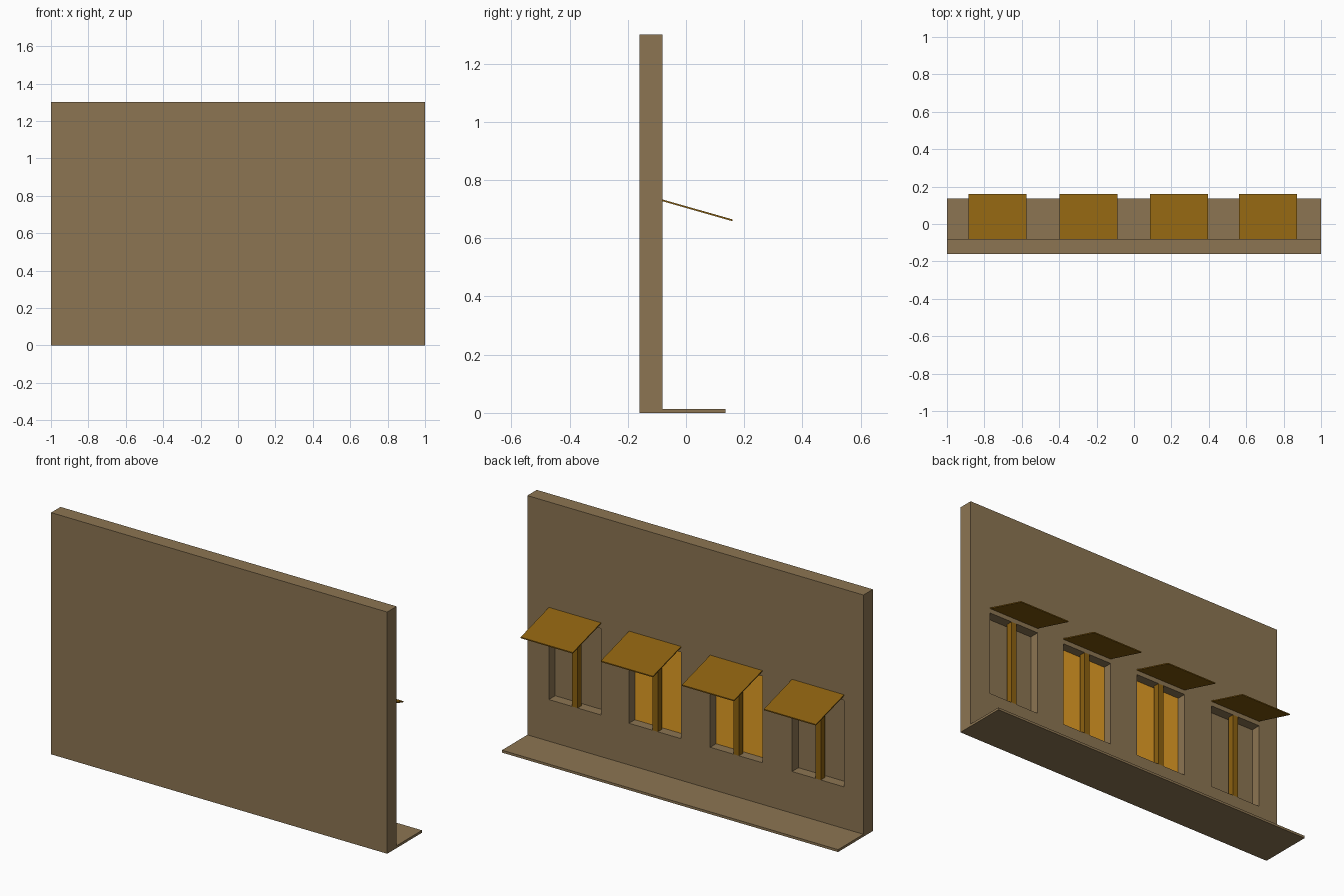
import bpy
import bmesh
from mathutils import Matrix, Vector

default = bpy.data.objects.get("Cube")
if default:
    bpy.data.objects.remove(default, do_unlink=True)


def material(name, rgb):
    mat = bpy.data.materials.new(name)
    mat.use_nodes = True
    colour = (*rgb, 1)
    mat.diffuse_color = colour
    mat.node_tree.nodes["Principled BSDF"].inputs["Base Color"].default_value = colour
    return mat


STONE = material("tan_stone", (0.262, 0.178, 0.084))
WOOD = material("dark_ochre_wood", (0.262, 0.119, 0.005))
GLOW = material("lit_window_amber", (0.76, 0.337, 0.018))


def box(name, low, high, mat):
    """Axis-aligned box between two corners."""
    low, high = Vector(low), Vector(high)
    bm = bmesh.new()
    bmesh.ops.create_cube(bm, size=1, matrix=Matrix.Translation((low + high) / 2)
                          @ Matrix.Diagonal((*(high - low), 1)))
    mesh = bpy.data.meshes.new(name)
    bm.to_mesh(mesh)
    bm.free()
    mesh.materials.append(mat)
    obj = bpy.data.objects.new(name, mesh)
    bpy.context.collection.objects.link(obj)
    return obj


# Main dimensions
FRONT, BACK, RECESS = -0.16, -0.08, -0.134
SILL, LINTEL = 0.237, 0.702
HALF_W = 0.155
CENTRES = (-0.73, -0.243, 0.24, 0.717)

# Wall with a shallow recess cut for each window
wall = box("wall", (-1, FRONT, 0), (1, BACK, 1.3), STONE)
cutters = []
for cx in CENTRES:
    cutter = box("window_cutter", (cx - HALF_W, RECESS, SILL),
                 (cx + HALF_W, BACK + 0.1, LINTEL), STONE)
    cutter.hide_render = True
    cutters.append(cutter)
    cut = wall.modifiers.new("window_recess", "BOOLEAN")
    cut.operation = "DIFFERENCE"
    cut.solver = "EXACT"
    cut.object = cutter

# Bake the cuts, then drop the helpers
graph = bpy.context.evaluated_depsgraph_get()
cut_mesh = bpy.data.meshes.new_from_object(wall.evaluated_get(graph))
wall.modifiers.clear()
wall.data = cut_mesh
for cutter in cutters:
    bpy.data.objects.remove(cutter, do_unlink=True)

# Pavement strip along the back
box("pavement", (-1, BACK, 0), (1, 0.136, 0.013), STONE)


def awning(cx):
    """Thin sloping board above a window."""
    obj = box("awning", (cx - HALF_W, BACK, 0.727), (cx + HALF_W, 0.16, 0.733), WOOD)
    for v in obj.data.vertices:
        v.co.z -= (v.co.y - BACK) * 0.285


# Windows: mullion and awning on each, lit panes on the middle pair
for cx in CENTRES:
    box("mullion", (cx - 0.016, BACK - 0.035, SILL), (cx + 0.016, BACK, LINTEL), WOOD)
    awning(cx)
    if abs(cx) < 0.5:
        box("lit_pane", (cx - HALF_W, RECESS, SILL),
            (cx + HALF_W, RECESS + 0.004, LINTEL), GLOW)
